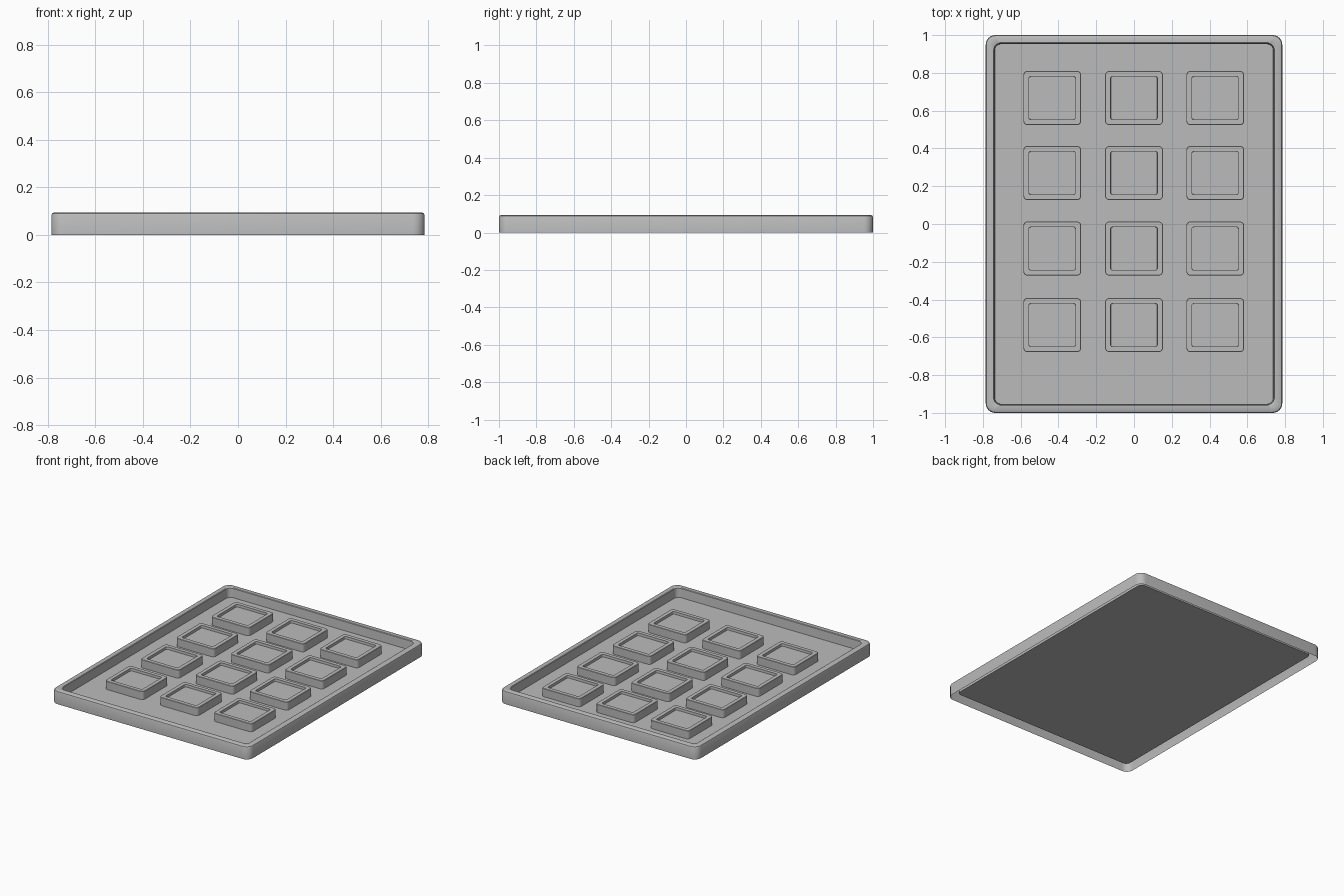
import bpy, bmesh, math

cube = bpy.data.objects.get("Cube")
if cube:
    bpy.data.objects.remove(cube, do_unlink=True)

grey = bpy.data.materials.new("plain grey")
grey.use_nodes = True
COLOUR = (0.5, 0.5, 0.5, 1)
grey.diffuse_color = COLOUR
grey.node_tree.nodes["Principled BSDF"].inputs["Base Color"].default_value = COLOUR


def rounded_ring(bm, half_x, half_y, radius, z, steps=6):
    """One loop of vertices around a rounded rectangle."""
    ring = []
    for quarter, (sx, sy) in enumerate([(1, 1), (-1, 1), (-1, -1), (1, -1)]):
        for i in range(steps + 1):
            a = (quarter + i / steps) * math.pi / 2
            ring.append(bm.verts.new((sx * (half_x - radius) + radius * math.cos(a),
                                      sy * (half_y - radius) + radius * math.sin(a), z)))
    return ring


def stepped_shell(name, half_x, half_y, radius, profile, location=(0, 0, 0)):
    """Bridge rounded rings along an (inset, height) profile and cap the last."""
    bm = bmesh.new()
    rings = [rounded_ring(bm, half_x - d, half_y - d, max(radius - d * 0.4, 0.008), z)
             for d, z in profile]
    for low, high in zip(rings, rings[1:]):
        n = len(low)
        for i in range(n):
            j = (i + 1) % n
            bm.faces.new((low[i], low[j], high[j], high[i]))
    bm.faces.new(rings[-1])
    mesh = bpy.data.meshes.new(name)
    bm.to_mesh(mesh)
    bm.free()
    mesh.materials.append(grey)
    obj = bpy.data.objects.new(name, mesh)
    obj.location = location
    bpy.context.collection.objects.link(obj)
    bpy.ops.object.select_all(action="DESELECT")
    obj.select_set(True)
    bpy.context.view_layer.objects.active = obj
    bpy.ops.object.shade_smooth_by_angle(angle=math.radians(35))
    return obj


FLOOR = 0.027

# Tray: outer wall, softened rim, inner wall and raised floor, open below
stepped_shell("tray", 0.785, 1.0, 0.05,
              [(0, 0), (0, 0.082), (0.003, 0.089), (0.010, 0.093),
               (0.040, 0.093), (0.044, 0.090), (0.048, FLOOR)])

# Raised blocks, each with a shallow recess in its top
for row, y in enumerate((0.667, 0.27, -0.13, -0.535)):
    for col, x in enumerate((-0.433, 0, 0.43)):
        stepped_shell(f"block_{row + 1}_{col + 1}", 0.153, 0.143, 0.022,
                      [(0, 0), (0, 0.057), (0.002, 0.059),
                       (0.029, 0.059), (0.030, 0.041)],
                      (x, y, FLOOR))
